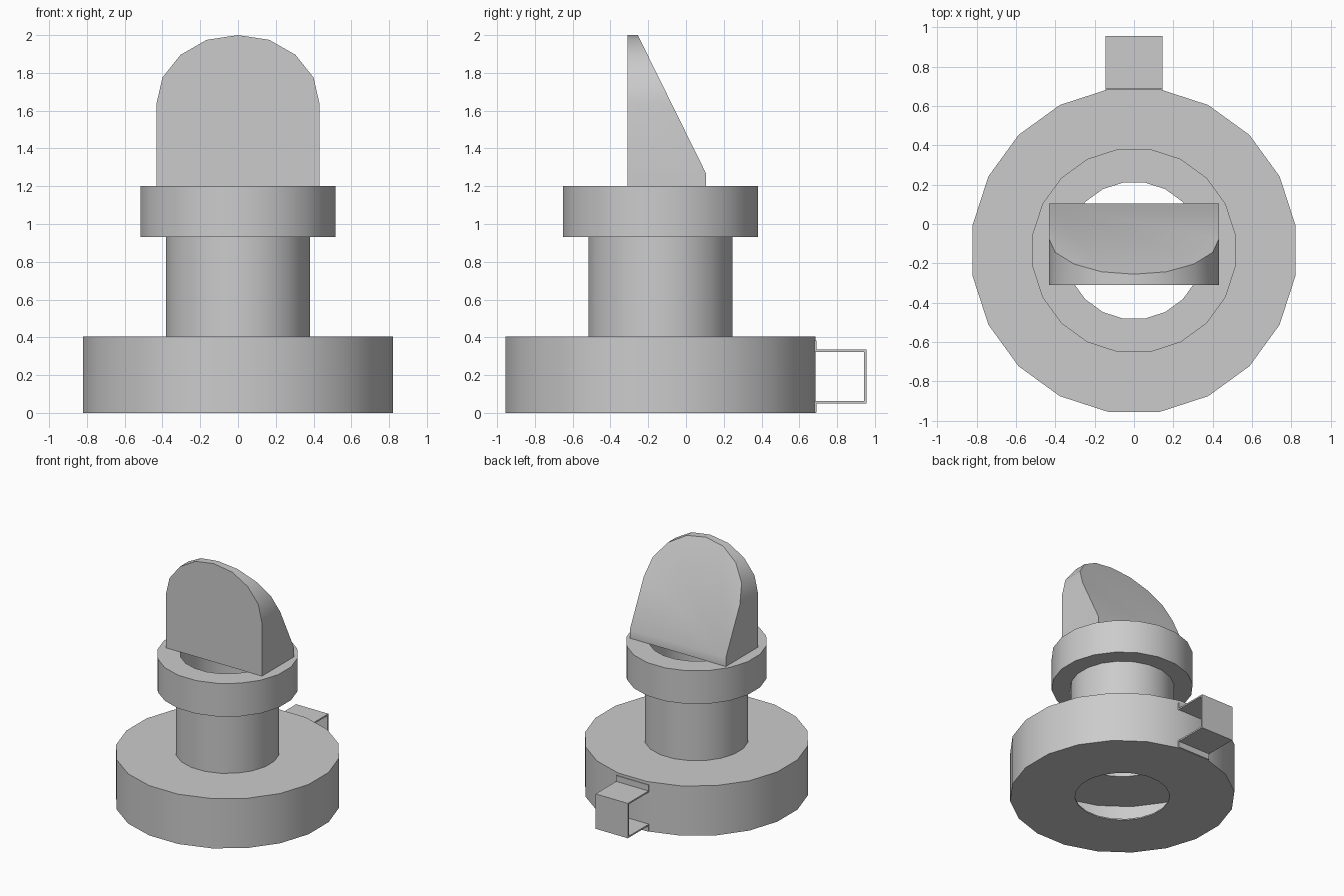
import bpy, bmesh, math
from mathutils import Vector

if "Cube" in bpy.data.objects:
    bpy.data.objects.remove(bpy.data.objects["Cube"])

grey = bpy.data.materials.new("light_grey")
grey.diffuse_color = (0.6, 0.6, 0.6, 1)
grey.use_nodes = True
grey.node_tree.nodes["Principled BSDF"].inputs["Base Color"].default_value = grey.diffuse_color

AXIS_Y = -0.135   # centre of the round body
SIDES = 20
T = 0.035         # wall thickness of the hollow body


def finish(name, bm):
    bmesh.ops.recalc_face_normals(bm, faces=bm.faces)
    mesh = bpy.data.meshes.new(name)
    bm.to_mesh(mesh)
    bm.free()
    mesh.materials.append(grey)
    obj = bpy.data.objects.new(name, mesh)
    bpy.context.collection.objects.link(obj)
    bpy.ops.object.select_all(action='DESELECT')
    obj.select_set(True)
    bpy.context.view_layer.objects.active = obj
    bpy.ops.object.shade_smooth_by_angle(angle=math.radians(30))
    return obj


def extrude(name, outline, offset):
    """Solid made by pushing a flat outline along an offset."""
    bm = bmesh.new()
    face = bm.faces.new([bm.verts.new(p) for p in outline])
    result = bmesh.ops.extrude_face_region(bm, geom=[face], use_keep_orig=True)
    moved = [v for v in result["geom"] if isinstance(v, bmesh.types.BMVert)]
    bmesh.ops.translate(bm, verts=moved, vec=offset)
    return bm


def lathe(name, profile):
    """Closed (radius, height) profile turned around the body axis."""
    bm = bmesh.new()
    rings = []
    for r, z in profile:
        ring = []
        for i in range(SIDES):
            a = 2 * math.pi * (i + 0.5) / SIDES
            ring.append(bm.verts.new((r * math.cos(a), AXIS_Y + r * math.sin(a), z)))
        rings.append(ring)
    for k in range(len(rings)):
        a, b = rings[k], rings[(k + 1) % len(rings)]
        for i in range(SIDES):
            j = (i + 1) % SIDES
            bm.faces.new((a[i], a[j], b[j], b[i]))
    return finish(name, bm)


# Hollow base, neck and collar with an opening underneath
R_BASE, R_NECK, R_COLLAR = 0.83, 0.385, 0.522
R_HOLE = R_NECK - T
lathe("hollow_body", [
    (R_HOLE, 0), (R_BASE, 0), (R_BASE, 0.405), (R_NECK, 0.405),
    (R_NECK, 0.93), (R_COLLAR, 0.93), (R_COLLAR, 1.2), (R_HOLE, 1.2),
    (R_HOLE, 0.405 - T), (R_BASE - T, 0.405 - T), (R_BASE - T, 0.01), (R_HOLE, 0.01),
])

# Rounded blade, with its back cut away by a slope
half = [(0.432, 1.2), (0.432, 1.635), (0.4, 1.775), (0.305, 1.895), (0.165, 1.975)]
outline = half + [(0, 2.0)] + [(-x, z) for x, z in reversed(half)]
blade = extrude("blade", [(x, -0.31, z) for x, z in outline], (0, 0.415, 0))
bmesh.ops.recalc_face_normals(blade, faces=blade.faces)
cut = bmesh.ops.bisect_plane(
    blade, geom=blade.verts[:] + blade.edges[:] + blade.faces[:],
    plane_co=(0, 0.105, 1.27), plane_no=Vector((0, 0.73, 0.36)).normalized(),
    clear_outer=True)
bmesh.ops.holes_fill(blade, edges=[e for e in blade.edges if e.is_boundary])
finish("blade", blade)

# Bent strap on the back: flange, loop, flange
w, t, y0, y1, mid = 0.145, 0.012, 0.678, 0.955, 0.1925
upper_out = [(y0, 0.19), (y0 + t, 0.19), (y0 + t, 0.142), (y1, 0.142)]
upper_in = [(y1 - t, 0.142 - t), (y0, 0.142 - t)]
outer = [(y, mid + h) for y, h in upper_out] + [(y, mid - h) for y, h in reversed(upper_out)]
inner = [(y, mid - h) for y, h in reversed(upper_in)] + [(y, mid + h) for y, h in upper_in]
strap = extrude("strap_loop", [(-w, y, z) for y, z in outer + inner], (2 * w, 0, 0))
finish("strap_loop", strap)
